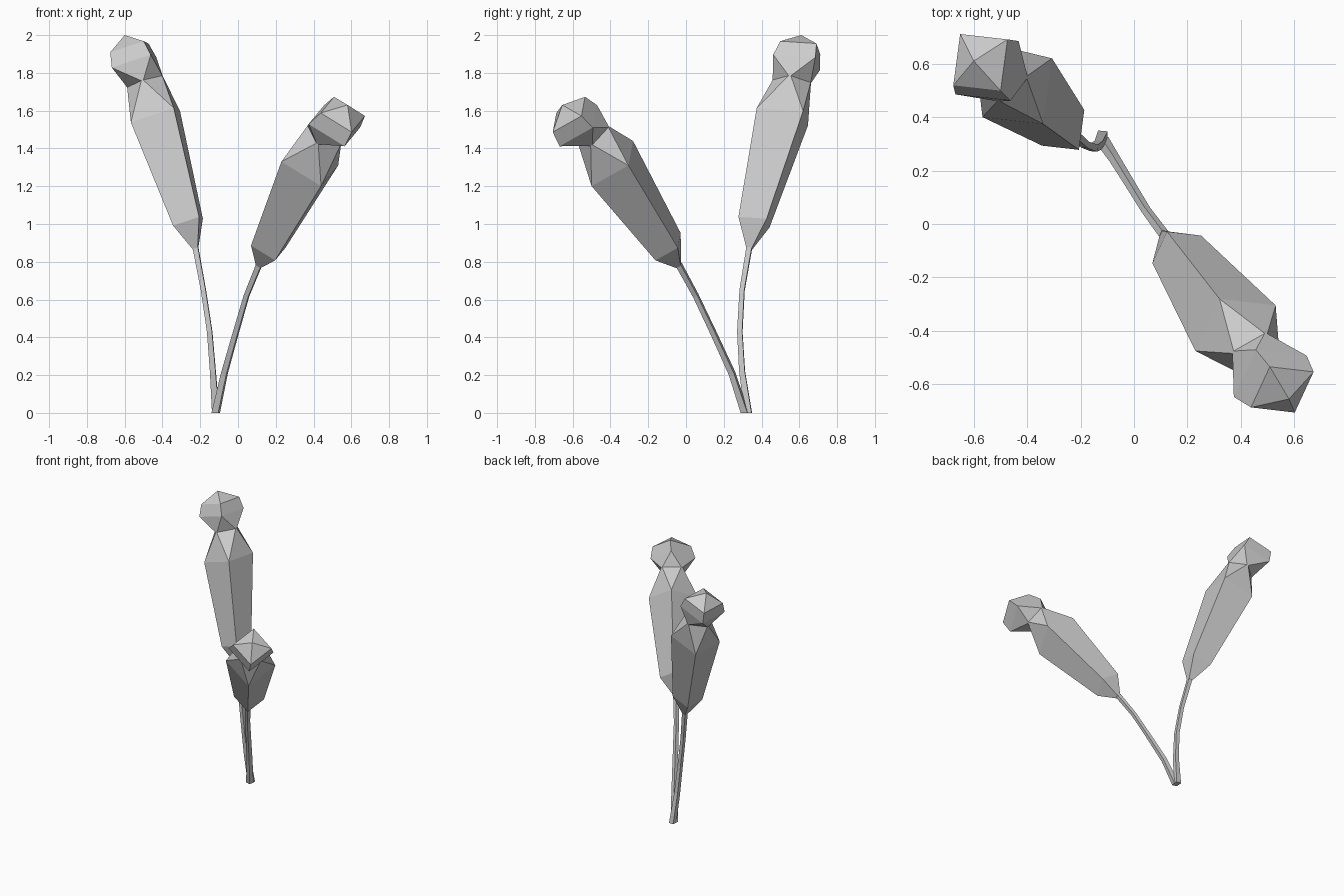
import bpy, bmesh
from mathutils import Vector as V

if "Cube" in bpy.data.objects:
    bpy.data.objects.remove(bpy.data.objects["Cube"])


def make_object(name, bm):
    bmesh.ops.recalc_face_normals(bm, faces=bm.faces)
    me = bpy.data.meshes.new(name)
    bm.to_mesh(me)
    bm.free()
    ob = bpy.data.objects.new(name, me)
    bpy.context.collection.objects.link(ob)


def square(bm, centre, side, up, r):
    """Four corner points of a square section with half-diagonal r."""
    return [bm.verts.new(V(centre) + d * r) for d in (side, up, -side, -up)]


def bridge(bm, a, b):
    for i in range(4):
        j = (i + 1) % 4
        bm.faces.new((a[i], a[j], b[j], b[i]))


def stem(name, path, radii, side):
    bm = bmesh.new()
    pts = [V(p) for p in path]
    rings = []
    for i, p in enumerate(pts):
        t = (pts[min(i + 1, len(pts) - 1)] - pts[max(i - 1, 0)]).normalized()
        if i == 0:
            t = V((0, 0, 1))
        s = (side - t * side.dot(t)).normalized()
        rings.append(square(bm, p, s, s.cross(t), radii[i]))
    for a, b in zip(rings, rings[1:]):
        bridge(bm, a, b)
    bm.faces.new(rings[0])
    bm.faces.new(rings[-1])
    make_object(name, bm)


def pod(name, root, lower, middle, neck, bulb, cap, tip, side, up):
    bm = bmesh.new()
    r0 = square(bm, root, side, up, 0.02)
    r1 = square(bm, lower, side, up, 0.105)
    r2 = square(bm, middle, side, up, 0.173)
    rb = square(bm, bulb, side, up, 0.157)
    rc = square(bm, cap, side, up, 0.135)
    bm.faces.new(r0)
    for a, b in ((r0, r1), (r1, r2), (rb, rc)):
        bridge(bm, a, b)
    # notches cut into the four long edges, just below the bulb
    dirs = (side, up, -side, -up)
    pairs = []
    for i in range(4):
        d, e = dirs[i], dirs[(i + 1) % 4]
        pairs.append([bm.verts.new(V(neck) + d * 0.075 + e * s * 0.067) for s in (-1, 1)])
    top = bm.verts.new(tip)
    for i in range(4):
        j = (i + 1) % 4
        p, q = pairs[i], pairs[j]
        bm.faces.new((r2[i], p[1], p[0]))
        bm.faces.new((rb[i], p[0], p[1]))
        bm.faces.new((r2[i], r2[j], q[0], p[1]))
        bm.faces.new((p[1], q[0], rb[j], rb[i]))
        bm.faces.new((rc[i], rc[j], top))
    make_object(name, bm)


radii = (0.026, 0.021, 0.019, 0.018, 0.02)

# tall bud, leaning back left
side = V((0.13, 0.11, 0.03)).normalized()
up = V((0.095, -0.133, 0.045)).normalized()
stem("tall_stem", [(-0.118, 0.33, 0), (-0.133, 0.297, 0.22), (-0.15, 0.285, 0.43),
                   (-0.183, 0.297, 0.65), (-0.225, 0.335, 0.875)], radii, side)
pod("tall_bud", (-0.225, 0.335, 0.87), (-0.265, 0.36, 1.01), (-0.437, 0.51, 1.568),
    (-0.493, 0.56, 1.754), (-0.55, 0.585, 1.855), (-0.575, 0.605, 1.932),
    (-0.60, 0.61, 2.0), side, up)

# short bud, leaning front right
side = V((0.15, 0.085, -0.01)).normalized()
up = V((-0.06, 0.11, 0.12)).normalized()
stem("short_stem", [(-0.118, 0.312, 0), (-0.072, 0.243, 0.21), (-0.01, 0.142, 0.43),
                    (0.045, 0.052, 0.62), (0.112, -0.038, 0.785)], radii, side)
pod("short_bud", (0.112, -0.038, 0.78), (0.16, -0.095, 0.88), (0.38, -0.39, 1.32),
    (0.457, -0.49, 1.47), (0.51, -0.57, 1.52), (0.555, -0.62, 1.58),
    (0.58, -0.655, 1.63), side, up)
